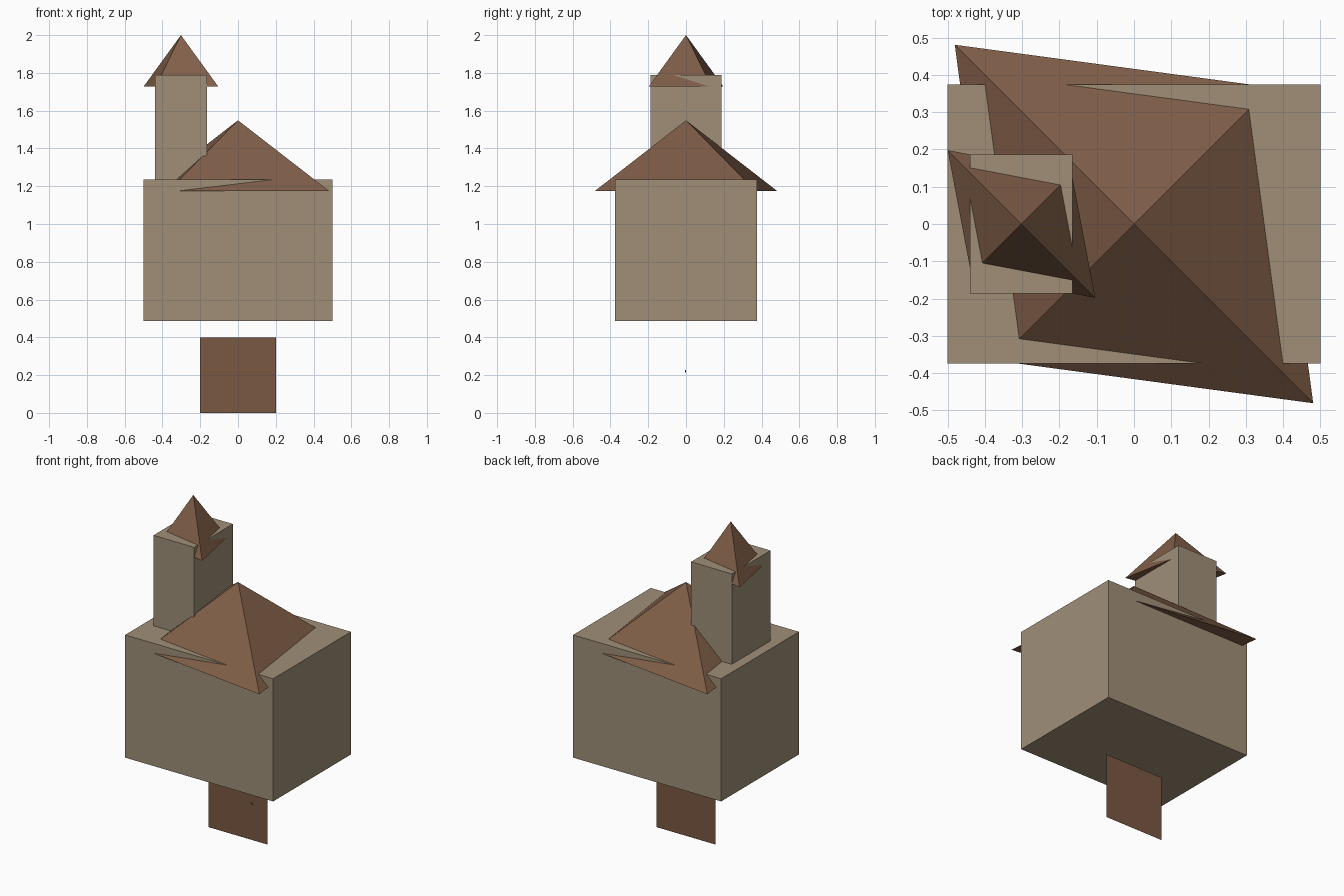
import bpy
import bmesh
from mathutils import Matrix, Vector

default = bpy.data.objects.get("Cube")
if default:
    bpy.data.objects.remove(default, do_unlink=True)


def make_material(name, rgb):
    mat = bpy.data.materials.new(name)
    mat.use_nodes = True
    colour = (*rgb, 1.0)
    mat.diffuse_color = colour
    mat.node_tree.nodes["Principled BSDF"].inputs["Base Color"].default_value = colour
    return mat


stone = make_material("tan stone", (0.35, 0.275, 0.187))
tile = make_material("brown roof", (0.215, 0.112, 0.064))
wood = make_material("brown wood", (0.195, 0.098, 0.054))


def finish(bm, name, mat):
    bmesh.ops.recalc_face_normals(bm, faces=bm.faces)
    mesh = bpy.data.meshes.new(name)
    bm.to_mesh(mesh)
    bm.free()
    mesh.materials.append(mat)
    obj = bpy.data.objects.new(name, mesh)
    bpy.context.collection.objects.link(obj)
    return obj


def box(name, low, high, mat):
    low, high = Vector(low), Vector(high)
    bm = bmesh.new()
    place = Matrix.Translation((low + high) / 2) @ Matrix.Diagonal((*(high - low), 1))
    bmesh.ops.create_cube(bm, size=1, matrix=place)
    return finish(bm, name, mat)


def diamond_roof(name, centre_x, base, top, long, short, mat):
    """Pyramid whose base is a rhombus stretched along one diagonal."""
    bm = bmesh.new()
    corners = [(-long, long), (-short, -short), (long, -long), (short, short)]
    ring = [bm.verts.new((centre_x + x, y, base)) for x, y in corners]
    apex = bm.verts.new((centre_x, 0, top))
    bm.faces.new(ring)
    for i in range(4):
        bm.faces.new((ring[i], ring[(i + 1) % 4], apex))
    return finish(bm, name, mat)


# Main hall and bell tower
box("hall", (-0.5, -0.375, 0.487), (0.5, 0.375, 1.236), stone)
box("tower", (-0.44, -0.187, 1.15), (-0.165, 0.187, 1.788), stone)

# Roofs, whose short corners sink into the walls
diamond_roof("hall_roof", 0, 1.176, 1.549, 0.481, 0.367, tile)
diamond_roof("tower_roof", -0.302, 1.727, 2.0, 0.198, 0.135, tile)

# Flat door panel below the hall
bm = bmesh.new()
stand = Matrix.Translation((0, 0, 0.2)) @ Matrix.Rotation(1.5708, 4, "X")
bmesh.ops.create_grid(bm, x_segments=1, y_segments=1, size=0.2, matrix=stand)
finish(bm, "door", wood)

# Tiny door knob
box("door_knob", (0.085, -0.004, 0.215), (0.097, 0.0, 0.227), wood)
